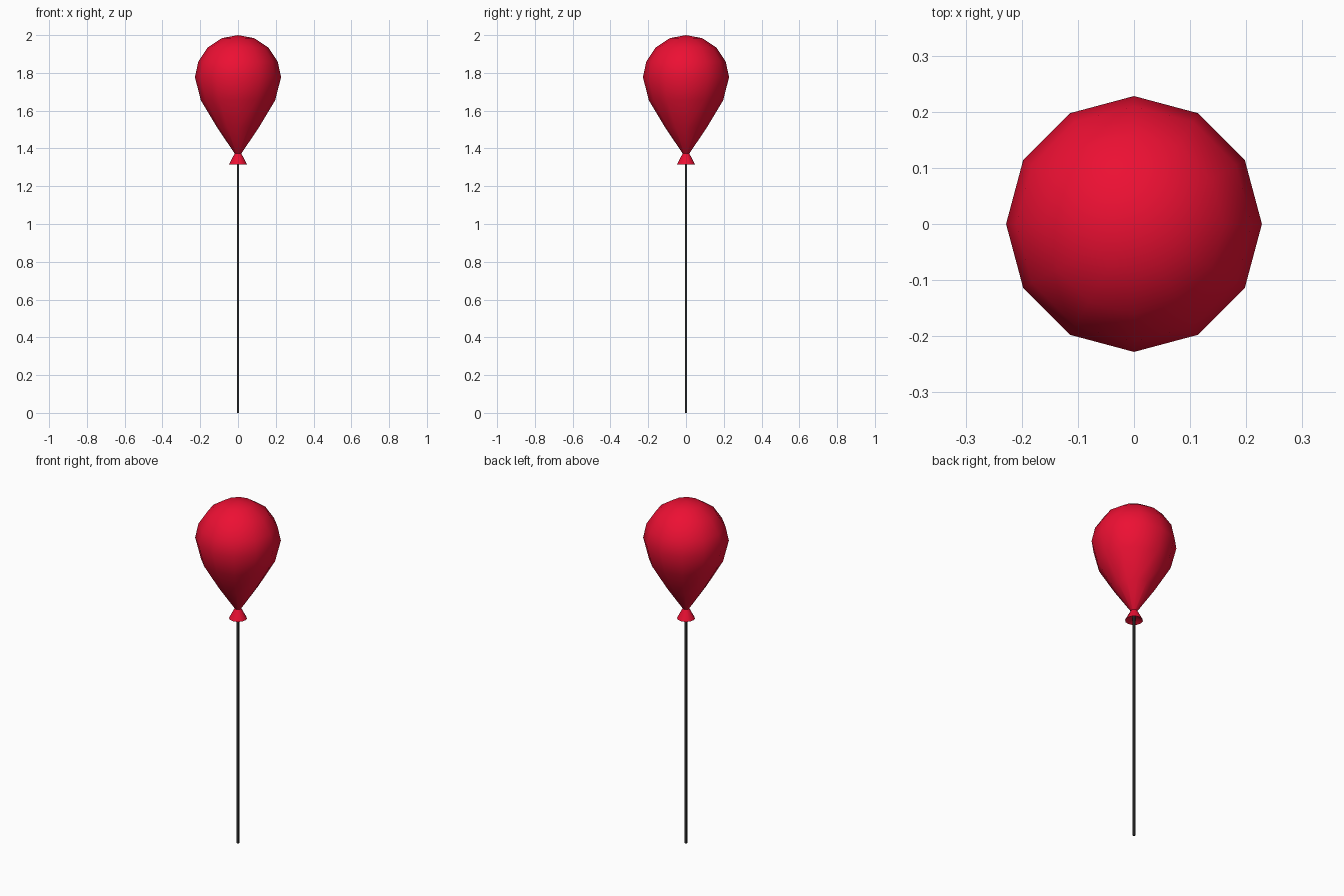
import bpy, bmesh
from math import cos, sin, tau, radians

if "Cube" in bpy.data.objects:
    bpy.data.objects.remove(bpy.data.objects["Cube"])


def material(name, color):
    m = bpy.data.materials.new(name)
    m.diffuse_color = (*color, 1)
    m.use_nodes = True
    m.node_tree.nodes["Principled BSDF"].inputs["Base Color"].default_value = m.diffuse_color
    return m


def lathe(name, profile, sides, mat, phase=0.0, smooth=True):
    """Revolve (radius, z) points around z; radius 0 becomes a pole."""
    bm = bmesh.new()
    rings = []
    for r, z in profile:
        n = sides if r > 0 else 1
        rings.append([bm.verts.new((r * cos(phase + tau * i / sides),
                                    r * sin(phase + tau * i / sides), z)) for i in range(n)])
    for a, b in zip(rings, rings[1:]):
        for i in range(sides):
            j = (i + 1) % sides
            quad = [a[i % len(a)], a[j % len(a)], b[j % len(b)], b[i % len(b)]]
            bm.faces.new(list(dict.fromkeys(quad)))
    bmesh.ops.recalc_face_normals(bm, faces=bm.faces)
    me = bpy.data.meshes.new(name)
    bm.to_mesh(me)
    bm.free()
    me.materials.append(mat)
    ob = bpy.data.objects.new(name, me)
    bpy.context.collection.objects.link(ob)
    if smooth:
        bpy.ops.object.select_all(action='DESELECT')
        bpy.context.view_layer.objects.active = ob
        ob.select_set(True)
        bpy.ops.object.shade_smooth_by_angle(angle=radians(50))
    return ob


red = material("red_rubber", (0.84, 0.005, 0.033))
dark = material("dark_string", (0.03, 0.03, 0.03))

# Inflated teardrop body
lathe("balloon_body", [(0, 1.355), (0.012, 1.365), (0.11, 1.51), (0.197, 1.655),
                       (0.228, 1.778), (0.21, 1.86), (0.16, 1.935),
                       (0.085, 1.984), (0, 2.0)], 12, red)

# Flared neck with a hollow underside
lathe("balloon_neck", [(0, 1.38), (0.014, 1.38), (0.048, 1.315), (0, 1.345)], 12, red)

# Thin square string
lathe("string", [(0, 0), (0.0078, 0), (0.0078, 1.35), (0, 1.35)], 4, dark,
      phase=tau / 8, smooth=False)
